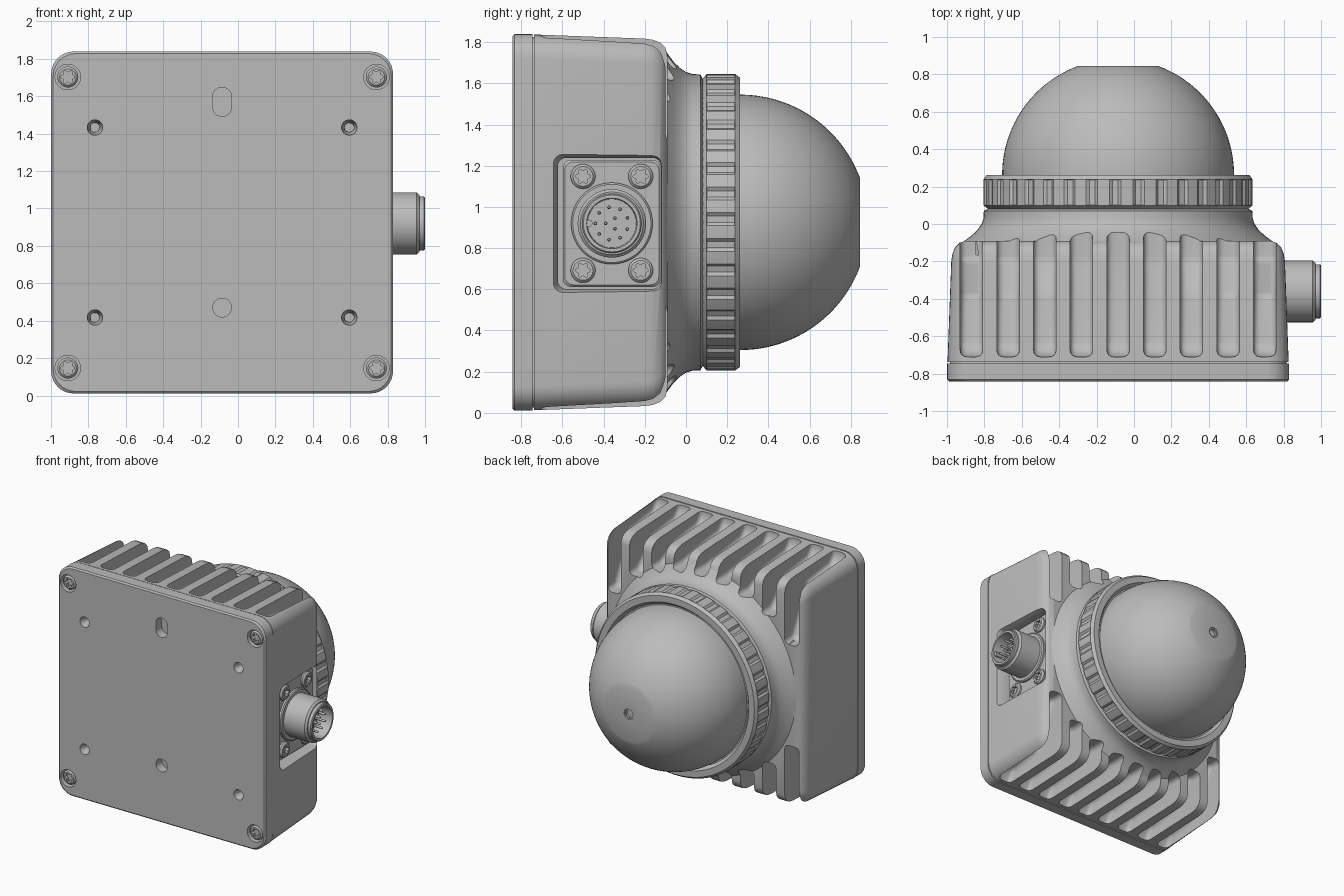
import bpy, bmesh
from math import sin, cos, pi, sqrt

cube = bpy.data.objects.get("Cube")
if cube:
    bpy.data.objects.remove(cube)

grey = bpy.data.materials.new("plain grey")
grey.use_nodes = True
COL = (0.5, 0.5, 0.5, 1)
grey.diffuse_color = COL
grey.node_tree.nodes["Principled BSDF"].inputs["Base Color"].default_value = COL

CX, CZ = -0.085, 0.925      # axis of the housing
PY, PZ = -0.36, 0.92        # axis of the connector


def finish(name, bm):
    bmesh.ops.recalc_face_normals(bm, faces=bm.faces)
    me = bpy.data.meshes.new(name)
    bm.to_mesh(me)
    bm.free()
    me.materials.append(grey)
    ob = bpy.data.objects.new(name, me)
    bpy.context.collection.objects.link(ob)
    return ob


def select(ob):
    bpy.ops.object.select_all(action='DESELECT')
    ob.select_set(True)
    bpy.context.view_layer.objects.active = ob


def smooth(ob, angle=0.6):
    select(ob)
    bpy.ops.object.shade_smooth_by_angle(angle=angle)


def boolean(ob, cutters, op='DIFFERENCE'):
    for c in cutters:
        m = ob.modifiers.new("cut", 'BOOLEAN')
        m.object, m.operation, m.solver = c, op, 'EXACT'
        select(ob)
        bpy.ops.object.modifier_apply(modifier=m.name)
        bpy.data.objects.remove(c)


def loft(name, rings, axis='y', at=(CX, CZ)):
    """Skin (height, outline) rings along an axis and cap both ends."""
    bm = bmesh.new()
    loops = []
    for h, pts in rings:
        loops.append([bm.verts.new((at[0] + u, h, at[1] + v) if axis == 'y'
                                   else (h, at[0] + u, at[1] + v)) for u, v in pts])
    n = len(loops[0])
    for a, b in zip(loops, loops[1:]):
        for i in range(n):
            j = (i + 1) % n
            bm.faces.new((a[i], a[j], b[j], b[i]))
    bm.faces.new(loops[0])
    bm.faces.new(loops[-1])
    return finish(name, bm)


def polar(radius, n=48):
    f = radius if callable(radius) else lambda i: radius
    return [(f(i) * cos(2 * pi * i / n), f(i) * sin(2 * pi * i / n)) for i in range(n)]


def rounded(hu, hv, r, seg=8):
    pts = []
    for k, (su, sv) in enumerate(((1, 1), (-1, 1), (-1, -1), (1, -1))):
        for s in range(seg + 1):
            a = (k + s / seg) * pi / 2
            pts.append((su * (hu - r) + r * cos(a), sv * (hv - r) + r * sin(a)))
    return pts


def lathe(name, profile, n=48, **kw):
    return loft(name, [(h, polar(r, n)) for h, r in profile], **kw)


def screw(name, top, out, axis, at, r=0.056):
    """Round screw head with a six-lobed socket; out is the facing sign."""
    star = polar(lambda i: 0.031 + 0.006 * cos(i * pi / 4), 48)
    smooth(loft(name, [(top - out * 0.05, polar(r)), (top - out * 0.012, polar(r)),
                       (top, polar(r - 0.012)), (top, star),
                       (top - out * 0.025, star)], axis, at))


# Housing: drafted rounded box joined to the flared neck
body = loft("housing", [(y, rounded(h, h, 0.12)) for y, h in (
    (-0.738, 0.912), (-0.2, 0.892), (-0.16, 0.886), (-0.125, 0.872),
    (-0.1, 0.847), (-0.09, 0.81))])
neck = lathe("neck", [(-0.3, 0.8), (-0.115, 0.855), (-0.09, 0.822), (-0.06, 0.782),
                      (-0.03, 0.75), (0, 0.73), (0.03, 0.72), (0.07, 0.718),
                      (0.085, 0.69)], 96)
boolean(body, [neck], 'UNION')

# Cooling slots, nine above and nine below, wrapping onto the back
cutters = []
for i in range(-4, 5):
    dx = i * 0.196
    end = sqrt((0.765 + 0.19 * dx * dx) ** 2 - dx * dx)
    shape = [(-0.71, 1.05), (-0.71, 0.87), (-0.66, 0.81), (-0.38, 0.78),
             (-0.2, end), (0.2, end), (0.2, 1.05)]
    for side in (1, -1):
        bm = bmesh.new()
        lo, hi = ([bm.verts.new((CX + dx + w, y, CZ + side * z)) for y, z in shape]
                  for w in (-0.06, 0.06))
        bm.faces.new(lo)
        bm.faces.new(hi)
        for k in range(len(shape)):
            j = (k + 1) % len(shape)
            bm.faces.new((lo[k], lo[j], hi[j], hi[k]))
        bmesh.ops.recalc_face_normals(bm, faces=bm.faces)
        bmesh.ops.bevel(bm, geom=bm.edges[:], offset=0.035, segments=4,
                        profile=0.5, affect='EDGES')
        cutters.append(finish("slot_cutter", bm))

# Recess for the connector
cutters.append(loft("recess_cutter", [
    (0.7, rounded(0.25, 0.318, 0.04)), (0.77, rounded(0.25, 0.318, 0.04)),
    (0.83, rounded(0.275, 0.338, 0.05)), (0.95, rounded(0.275, 0.338, 0.05))],
    'x', (PY - 0.012, PZ)))
boolean(body, cutters)
smooth(body)

# Mounting plate with a thin shadow gap behind it
lathe("gap_spacer", [(-0.76, 0.85), (-0.72, 0.85)])
loft("gap_core", [(y, rounded(0.9, 0.9, 0.11)) for y in (-0.76, -0.72)])
plate = loft("mounting_plate", [(y, rounded(h, h, 0.12)) for y, h in (
    (-0.843, 0.903), (-0.832, 0.914), (-0.745, 0.914))])
holes = []
for sx in (-1, 1):
    for sz in (-1, 1):
        corner = (CX + sx * 0.825, CZ + sz * 0.778)
        holes.append(lathe("bore_cutter", [(-0.9, 0.068), (-0.78, 0.068)], at=corner))
        screw("plate_screw", -0.835, -1, 'y', corner)
        holes.append(lathe("sink_cutter", [(-0.9, 0.041), (-0.835, 0.041), (-0.8, 0.025),
                                           (-0.77, 0.025)],
                           at=(CX + sx * 0.68, CZ + sz * 0.508)))
holes.append(lathe("pin_hole_cutter", [(-0.9, 0.05), (-0.77, 0.05)], at=(CX, 0.47)))
holes.append(loft("oblong_cutter", [(y, rounded(0.05, 0.078, 0.0495))
                                    for y in (-0.9, -0.77)], at=(CX, 1.57)))
boolean(plate, holes)
smooth(plate)

# Knurled clamp ring: shallow notches around the rim
knurl = polar(lambda i: 0.708 if i % 8 in (0, 1, 2) else 0.72, 288)
smooth(loft("clamp_ring", [
    (0.08, polar(0.695, 288)), (0.1, polar(0.72, 288)), (0.102, knurl),
    (0.236, knurl), (0.238, polar(0.72, 288)), (0.262, polar(0.702, 288)),
    (0.262, polar(0.652, 288)), (0.235, polar(0.63, 288))]), 0.4)

# Dome with a flat tip and a small central port
R, C0 = 0.62, 0.263
arc = [(C0 + R * sin(a), R * cos(a)) for a in (1.212 * k / 28 for k in range(29))]
smooth(lathe("dome", [(0.2, R)] + arc + [(0.843, 0.042), (0.835, 0.04), (0.835, 0.03),
                                         (0.82, 0.03)], 96), 0.4)

# Connector: flange plate, collar, hollow barrel and pins
smooth(loft("connector_plate", [(x, rounded(0.238 - b, 0.308 - b, 0.04)) for x, b in (
    (0.69, 0), (0.74, 0), (0.75, 0.01))], 'x', (PY, PZ)))
AT = dict(axis='x', at=(PY, PZ))
smooth(lathe("connector_collar", [(0.74, 0.198), (0.765, 0.198), (0.772, 0.19),
                                  (0.772, 0.1)], **AT))
smooth(lathe("connector_barrel", [
    (0.75, 0.166), (0.955, 0.166), (0.97, 0.152), (0.97, 0.144), (0.994, 0.144),
    (1.0, 0.138), (1.0, 0.122), (0.88, 0.118)], 64, **AT))
for count, rad in ((9, 0.08), (3, 0.03)):
    for k in range(count):
        a = 2 * pi * (k + 0.5) / count
        smooth(lathe("connector_pin", [(0.87, 0.009), (0.965, 0.009), (0.972, 0.005)], 10,
                     axis='x', at=(PY + rad * cos(a), PZ + rad * sin(a))))
lathe("connector_key", [(0.87, 0.018), (0.985, 0.018)], 16, axis='x', at=(PY - 0.112, PZ))
for sy in (-1, 1):
    for sz in (-1, 1):
        screw("flange_screw", 0.775, 1, 'x', (PY + sy * 0.14, PZ + sz * 0.228), 0.06)
